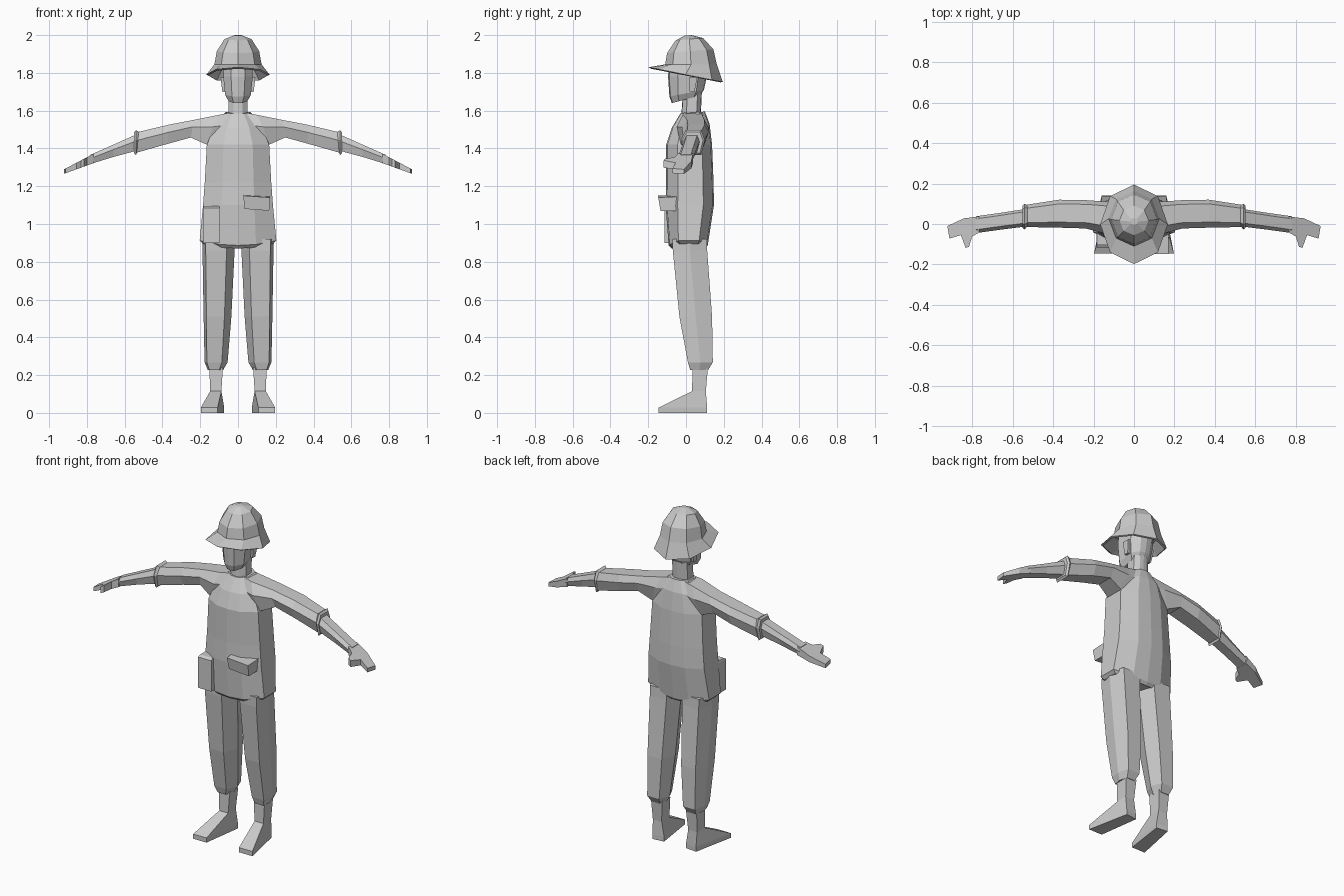
import bpy, bmesh, math

if "Cube" in bpy.data.objects:
    bpy.data.objects.remove(bpy.data.objects["Cube"])

grey = bpy.data.materials.new("plain grey")
grey.diffuse_color = (0.6, 0.6, 0.6, 1)
grey.use_nodes = True
grey.node_tree.nodes["Principled BSDF"].inputs["Base Color"].default_value = grey.diffuse_color


def loft(name, rings, side=1):
    """Skin a stack of equal-sized rings, capped at both ends; side=-1 mirrors in x."""
    bm = bmesh.new()
    vs = [[bm.verts.new((x * side, y, z)) for x, y, z in r] for r in rings]
    n = len(vs[0])
    for a, b in zip(vs, vs[1:]):
        for i in range(n):
            j = (i + 1) % n
            bm.faces.new((a[i], a[j], b[j], b[i]))
    bm.faces.new(vs[0][::-1])
    bm.faces.new(vs[-1])
    bmesh.ops.recalc_face_normals(bm, faces=bm.faces)
    me = bpy.data.meshes.new(name)
    bm.to_mesh(me)
    bm.free()
    me.materials.append(grey)
    ob = bpy.data.objects.new(name, me)
    bpy.context.collection.objects.link(ob)
    return ob


def body_ring(w, f, b, zf, zb=None, drop=0.0):
    """Ten-sided ring: half width w, front f, back b, height sloping from zf to zb."""
    zb = zf if zb is None else zb
    d = b - f
    half = [(0, f, drop), (.47 * w, f + .03 * d, drop * .8), (w, f + .25 * d, 0),
            (w, f + .78 * d, 0), (.47 * w, b - .03 * d, drop * .8), (0, b, drop)]
    pts = half + [(-x, y, k) for x, y, k in half[-2:0:-1]]
    return [(x, y, zf + (zb - zf) * (y - f) / d - k) for x, y, k in pts]


def hat_ring(rx, f, b, zf, zb):
    """Octagon with corners at front and back."""
    cy, ry = (f + b) / 2, (b - f) / 2
    out = []
    for i in range(8):
        a = i * math.pi / 4
        t = (1 + math.cos(a)) / 2
        out.append((rx * math.sin(a), cy + ry * math.cos(a), zf + (zb - zf) * t))
    return out


def leg_ring(xi, xo, f, b, z):
    w, m = xo - xi, (f + b) / 2
    return [(xi + .25 * w, f, z), (xo - .1 * w, f, z), (xo, m, z),
            (xo - .15 * w, b, z), (xi + .2 * w, b, z), (xi, m, z)]


def arm_ring(xt, xb, f, b, zb, zt):
    """Six-sided section across the arm; xt and xb tilt it."""
    xm, zm, d = (xt + xb) / 2, zb + .6 * (zt - zb), b - f
    return [(xt, f + .2 * d, zt), (xt, b - .15 * d, zt), (xm, b, zm),
            (xb, b - .15 * d, zb), (xb, f + .15 * d, zb), (xm, f, zm)]


def quad(x0, x1, y0, y1, z):
    return [(x0, y0, z), (x1, y0, z), (x1, y1, z), (x0, y1, z)]


# Jacket
loft("jacket", [
    body_ring(.185, -.075, .10, .895, drop=.025),
    body_ring(.203, -.092, .115, .912, drop=.025),
    body_ring(.185, -.108, .148, 1.10),
    body_ring(.176, -.105, .146, 1.22),
    body_ring(.165, -.105, .138, 1.42),
    body_ring(.125, -.075, .125, 1.51, 1.53),
    body_ring(.065, -.03, .10, 1.585, 1.595),
])

# Neck and head
loft("neck", [body_ring(.052, -.025, .078, 1.57),
              body_ring(.048, -.015, .085, 1.72)])
loft("head", [
    body_ring(.05, -.075, .075, 1.64, 1.68),
    body_ring(.068, -.088, .095, 1.675, 1.71),
    body_ring(.078, -.095, .11, 1.78),
    body_ring(.078, -.09, .12, 1.86),
])

# Helmet: crown, flared brim and hollow underside
loft("helmet", [
    hat_ring(.02, -.005, .03, 1.998, 2.0),
    hat_ring(.072, -.055, .09, 1.972, 1.985),
    hat_ring(.112, -.10, .145, 1.905, 1.925),
    hat_ring(.125, -.11, .163, 1.845, 1.845),
    hat_ring(.167, -.198, .195, 1.83, 1.752),
    hat_ring(.158, -.185, .182, 1.822, 1.75),
    hat_ring(.112, -.10, .15, 1.84, 1.83),
])

for side, tag in ((1, "left"), (-1, "right")):
    # Ear
    loft(tag + "_ear", [quad(.06, .083, .02, .045, 1.70),
                        quad(.06, .092, .015, .06, 1.775)], side)

    # Sleeve with a turned cuff
    loft(tag + "_sleeve", [
        arm_ring(.04, .10, -.04, .105, 1.42, 1.59),
        arm_ring(.10, .165, -.05, .11, 1.42, 1.578),
        arm_ring(.23, .25, -.022, .118, 1.458, 1.552),
        arm_ring(.37, .37, -.018, .12, 1.425, 1.525),
        arm_ring(.525, .535, -.015, .095, 1.378, 1.488),
        arm_ring(.54, .54, -.027, .10, 1.365, 1.497),
        arm_ring(.55, .55, -.02, .09, 1.375, 1.487),
    ], side)

    # Forearm
    loft(tag + "_forearm", [
        arm_ring(.53, .53, -.012, .075, 1.39, 1.478),
        arm_ring(.66, .66, -.028, .055, 1.355, 1.42),
        arm_ring(.78, .78, -.045, .038, 1.318, 1.367),
    ], side)

    # Hand with thumb, a thin slab sloping down to the fingertips
    outline = [(.765, .037), (.84, .028), (.922, -.01), (.912, -.072),
               (.855, -.055), (.832, -.118), (.815, -.112), (.80, -.062), (.765, -.042)]
    bottom = [(x, y, 1.322 - (x - .765) * .36) for x, y in outline]
    top = [(x, y, 1.372 - (x - .765) * .53) for x, y in outline]
    loft(tag + "_hand", [bottom, top], side)

    # Trouser leg, gathered at the hem
    loft(tag + "_trouser_leg", [
        leg_ring(.015, .19, -.072, .11, .92),
        leg_ring(.018, .188, -.07, .112, .86),
        leg_ring(.035, .182, -.035, .138, .51),
        leg_ring(.055, .177, .01, .142, .268),
        leg_ring(.078, .16, .022, .118, .228),
    ], side)

    # Ankle and wedge-shaped foot turned outward
    sole = [(.108, -.145), (.197, -.145), (.145, .112), (.073, .104)]
    loft(tag + "_foot", [
        [(x, y, 0) for x, y in sole],
        [(x, y, .028) for x, y in sole],
        quad(.088, .147, .032, .105, .115),
        quad(.08, .152, .035, .116, .24),
    ], side)

# Belt pouch and flap pocket on the jacket front
loft("belt_pouch", [quad(-.185, -.097, -.115, -.03, .90),
                    quad(-.185, -.097, -.115, -.03, 1.085),
                    quad(-.182, -.10, -.10, -.03, 1.095)])
loft("flap_pocket", [
    [(.035, -.135, 1.08), (.165, -.135, 1.07), (.165, -.04, 1.07), (.035, -.06, 1.08)],
    [(.028, -.147, 1.15), (.17, -.147, 1.14), (.17, -.04, 1.145), (.028, -.06, 1.155)],
])
